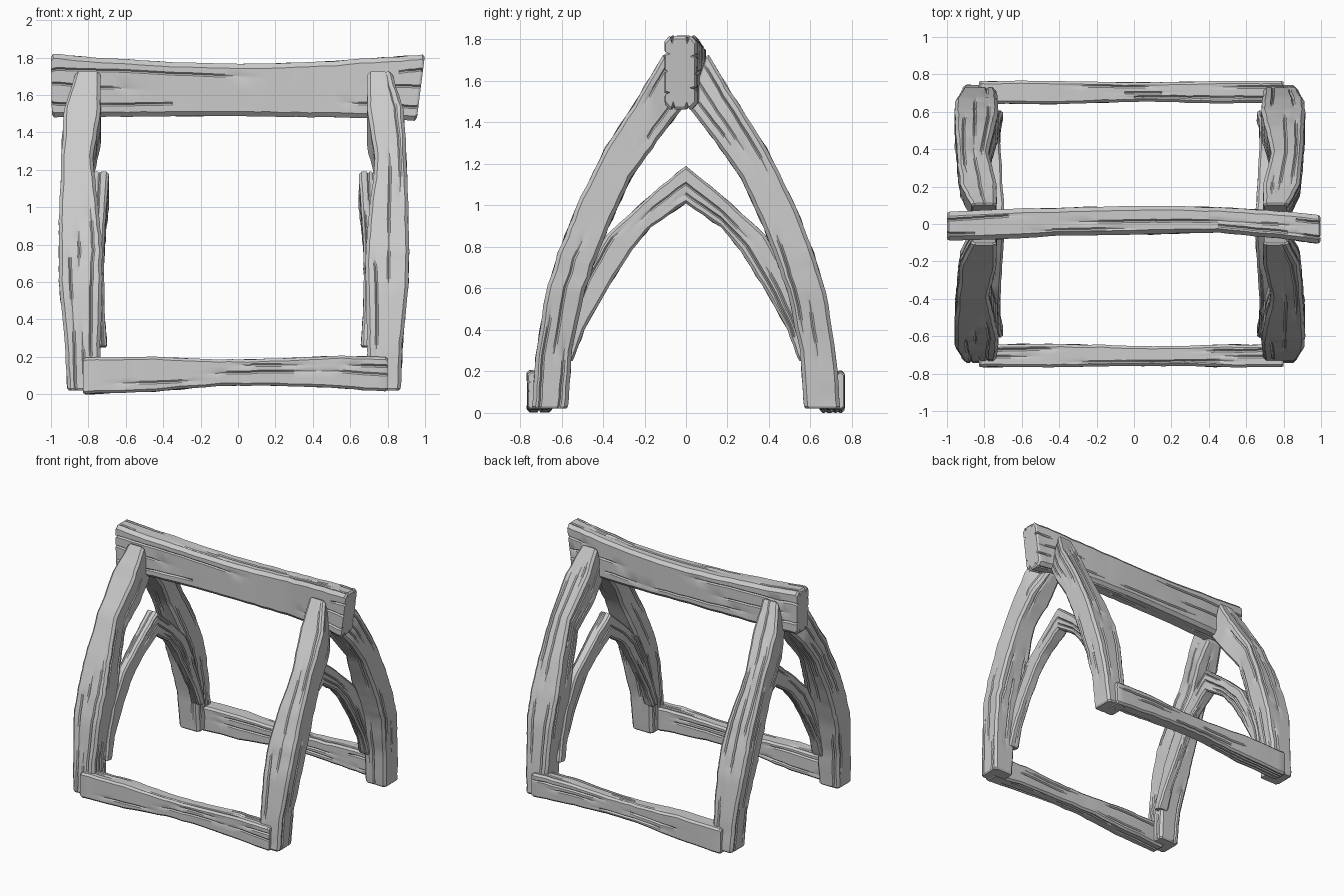
import bpy, bmesh, random
from math import sin
from mathutils import Vector

if "Cube" in bpy.data.objects:
    bpy.data.objects.remove(bpy.data.objects["Cube"])

random.seed(7)
LINES = (0.24, 0.5, 0.76)          # crack lines across each face of a timber


def ring_points(corners, t, cracks, bevel):
    """Chamfered four-sided section with V-shaped cracks cut into its faces."""
    mid = sum(corners, Vector()) / 4
    pts = []
    for s in range(4):
        a, b = corners[s], corners[(s + 1) % 4]
        width = (b - a).length
        inward = (mid - (a + b) / 2).normalized()
        bv, w = min(bevel / width, 0.15), min(0.008 / width, 0.07)
        pts.append(a.lerp(b, bv))
        for k, g in enumerate(LINES):
            depth = 0
            for c, half, d in cracks[s][k]:
                depth = max(depth, d * min(1, 2 * (1 - abs(t - c) / half)))
            g += 0.035 * sin(7 * t + 2 * k + s)
            for off in (-w, 0, w):
                pts.append(a.lerp(b, g + off) + inward * (depth if off == 0 else 0))
        pts.append(a.lerp(b, 1 - bv))
    return pts


def timber(name, stations, steps=5, bevel=0.018, jitter=0.004, end_split=0):
    """Loft a rough-hewn timber through stations of four corner points."""
    cracks = [[[(random.random(), random.uniform(0.08, 0.22), random.uniform(0.006, 0.014))
                for _ in range(2)] for _ in LINES] for _ in range(4)]
    if end_split:
        for s in range(4):
            for k in (0, 2):
                cracks[s][k] += [(0, 0.09, end_split), (1, 0.09, end_split)]
    rings = []
    n = (len(stations) - 1) * steps
    for i in range(n + 1):
        j = min(i // steps, len(stations) - 2)
        f = i / steps - j
        corners = [a.lerp(b, f) for a, b in zip(stations[j], stations[j + 1])]
        if 0 < i < n and i % 2:
            corners = [c + Vector([random.uniform(-jitter, jitter) for _ in range(3)])
                       for c in corners]
        rings.append(ring_points(corners, i / n, cracks, bevel))

    # chamfered ends: pull the last ring in, leave a full ring just behind it
    for e, nb in ((0, 1), (-1, -2)):
        mid = sum(rings[e], Vector()) / len(rings[e])
        full = [p.lerp(q, min(0.5, 0.012 / max((q - p).length, 1e-4)))
                for p, q in zip(rings[e], rings[nb])]
        rings[e] = [p.lerp(mid, 0.09) for p in rings[e]]
        rings.insert(1 if e == 0 else len(rings) - 1, full)

    bm = bmesh.new()
    vr = [[bm.verts.new(p) for p in r] for r in rings]
    m = len(vr[0])
    for r0, r1 in zip(vr, vr[1:]):
        for k in range(m):
            bm.faces.new((r0[k], r0[(k + 1) % m], r1[(k + 1) % m], r1[k]))
    bm.faces.new(vr[0])
    bm.faces.new(vr[-1])
    bmesh.ops.recalc_face_normals(bm, faces=bm.faces)
    me = bpy.data.meshes.new(name)
    bm.to_mesh(me)
    bm.free()
    ob = bpy.data.objects.new(name, me)
    bpy.context.collection.objects.link(ob)
    bpy.ops.object.select_all(action='DESELECT')
    ob.select_set(True)
    bpy.context.view_layer.objects.active = ob
    bpy.ops.object.shade_smooth_by_angle(angle=0.45)


def upright(rows, right, back):
    """Stations from rows of outer y,z / inner y,z / outer x / inner x."""
    fx = (lambda x: -0.044 - x) if right else (lambda x: x)
    sy = -1 if back else 1
    return [[Vector((fx(x), sy * y, z)) for x, y, z in
             ((xo, oy, oz), (xi, oy, oz), (xi, iy, iz), (xo, iy, iz))]
            for oy, oz, iy, iz, xo, xi in rows]


def lengthwise(rows, sy=1):
    """Stations along x from rows of x top / x bottom / y0 / y1 / z0 / z1."""
    return [[Vector((xb, sy * y0, z0)), Vector((xb, sy * y1, z0)),
             Vector((xt, sy * y1, z1)), Vector((xt, sy * y0, z1))]
            for xt, xb, y0, y1, z0, z1 in rows]


# curved corner rafters
rafter = [(-.745, .02, -.57, .02, -.912, -.737), (-.725, .27, -.55, .30, -.925, -.735),
          (-.675, .58, -.492, .57, -.955, -.728), (-.617, .77, -.445, .71, -.958, -.725),
          (-.535, .98, -.375, .89, -.955, -.745), (-.39, 1.275, -.265, 1.13, -.945, -.778),
          (-.22, 1.54, -.14, 1.31, -.93, -.735), (-.105, 1.735, -.015, 1.47, -.868, -.735)]
# inner arched braces, front half (mirrored about the peak)
brace = [(-.61, .26, -.545, .25, -.79, -.70), (-.57, .43, -.49, .40, -.79, -.712),
         (-.50, .64, -.365, .62, -.79, -.718), (-.38, .86, -.26, .785, -.79, -.712),
         (-.165, 1.055, -.17, .895, -.785, -.70), (0, 1.19, 0, 1.01, -.785, -.69)]

for right in (False, True):
    side = "right" if right else "left"
    for back in (False, True):
        timber(f"{'back' if back else 'front'}_{side}_rafter", upright(rafter, right, back))
    arch = upright(brace, right, False) + upright(brace[-2::-1], right, True)
    timber(f"{side}_arch_brace", arch, steps=4, bevel=0.014)

# sill beams joining the rafter feet
sill = [(-.83, -.83, .645, .765, 0, .195), (-.45, -.45, .64, .765, .015, .20),
        (-.1, -.1, .65, .758, .045, .185), (.15, .15, .655, .758, .048, .188),
        (.5, .5, .643, .765, .035, .205), (.80, .80, .65, .765, .015, .20)]
timber("front_sill", lengthwise(sill, -1), bevel=0.014)
timber("back_sill", lengthwise(sill, 1), bevel=0.014)

# sagging ridge beam with split ends
ridge = [(-1, -.995, -.088, .065, 1.48, 1.82), (-.75, -.75, -.083, .078, 1.485, 1.80),
         (-.35, -.35, -.062, .088, 1.487, 1.775), (.1, .1, -.055, .098, 1.487, 1.765),
         (.45, .45, -.045, .09, 1.482, 1.78), (.78, .78, -.078, .07, 1.475, 1.80),
         (1, .955, -.105, .048, 1.462, 1.818)]
timber("ridge_beam", lengthwise(ridge), bevel=0.025, end_split=0.025)
